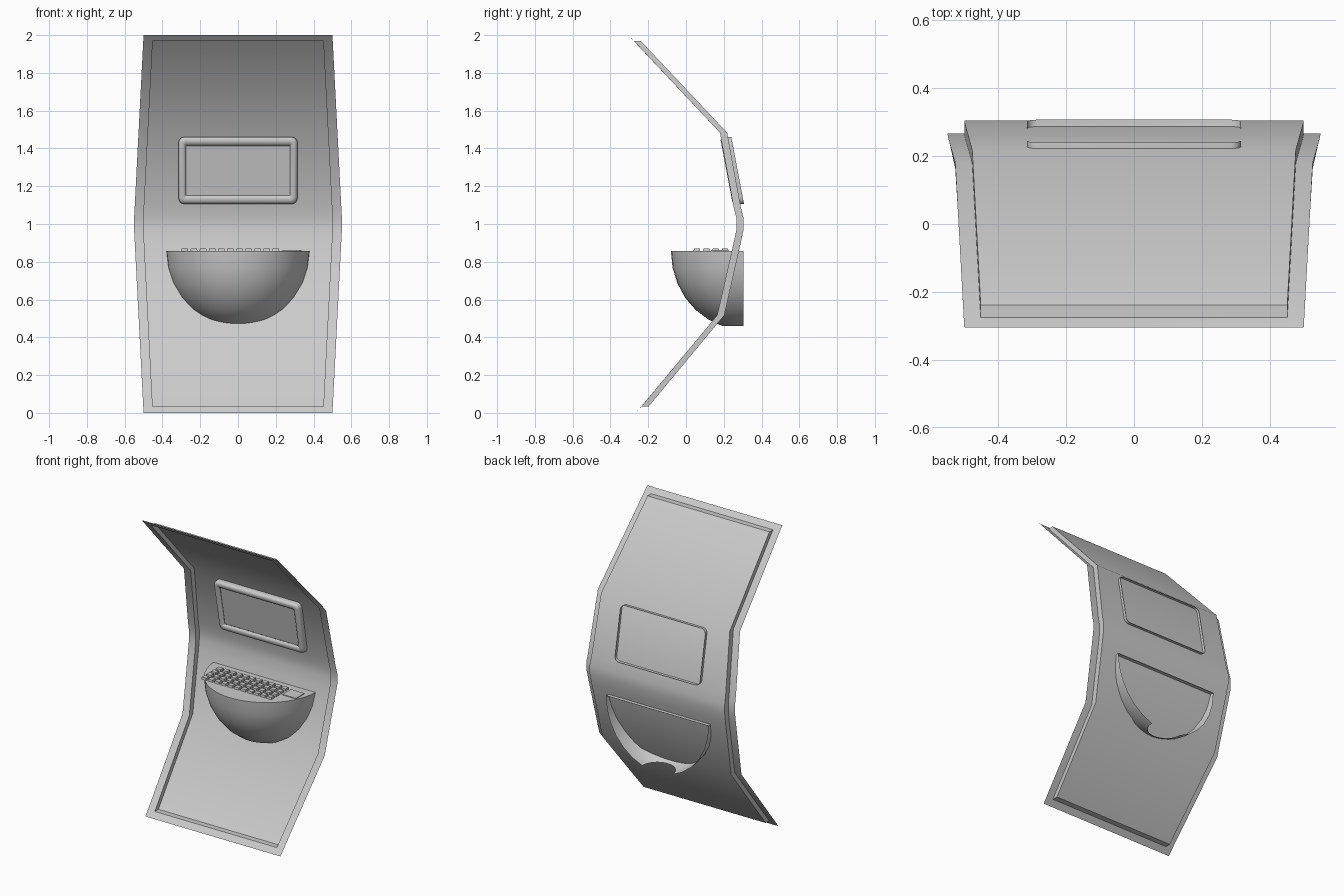
import bpy, bmesh
from math import sin, cos, pi, radians

if "Cube" in bpy.data.objects:
    bpy.data.objects.remove(bpy.data.objects["Cube"])


def make_object(name, verts, faces, angle=35):
    mesh = bpy.data.meshes.new(name)
    mesh.from_pydata(verts, [], faces)
    bm = bmesh.new()
    bm.from_mesh(mesh)
    bmesh.ops.recalc_face_normals(bm, faces=bm.faces)
    bm.to_mesh(mesh)
    bm.free()
    ob = bpy.data.objects.new(name, mesh)
    bpy.context.collection.objects.link(ob)
    bpy.ops.object.select_all(action='DESELECT')
    ob.select_set(True)
    bpy.context.view_layer.objects.active = ob
    bpy.ops.object.shade_smooth_by_angle(angle=radians(angle))
    return ob


def bridge(rings, n):
    """Quads between consecutive closed rings of n vertices."""
    return [(r * n + i, r * n + (i + 1) % n, (r + 1) * n + (i + 1) % n, (r + 1) * n + i)
            for r in range(rings - 1) for i in range(n)]


# Bent wall panel: thin flange around a tray recessed backwards
bend = [(0.18, 1.483), (0.252, 1.09), (0.267, 1.03), (0.267, 0.97), (0.252, 0.90), (0.165, 0.517)]
outer = [(-0.305, 2.0)] + bend + [(-0.265, 0.0)]
inner = [(-0.276, 1.968)] + bend + [(-0.235, 0.035)]


def panel_ring(profile, inset, depth):
    def half(z):
        return 0.55 - 0.05 * max(0, abs(z - 1) - 0.03) / 0.97 - inset
    right = [(half(z), y + depth, z) for y, z in profile]
    return right + [(-x, y, z) for x, y, z in reversed(right)]


n = 2 * len(outer)
verts = panel_ring(outer, 0, 0) + panel_ring(inner, 0.05, 0) + panel_ring(inner, 0.05, 0.038)
faces = bridge(3, n)
faces += [(2*n + i, 2*n + i + 1, 3*n - 2 - i, 3*n - 1 - i) for i in range(len(outer) - 1)]
make_object("wall_panel", verts, faces, 40)


# Screen: rounded outline sheared to follow the panel tilt
def screen_ring(hw, hh, r, off):
    pts = []
    for q, (sx, sz) in enumerate([(1, 1), (-1, 1), (-1, -1), (1, -1)]):
        for k in range(5):
            a = (q + k / 4) * pi / 2
            x = sx * (hw - r) + r * cos(a)
            z = 1.283 + sz * (hh - r) + r * sin(a)
            pts.append((x, 0.24 - 0.19 * (z - 1.46) + off, z))
    return pts


rings = [(0.315, 0.177, 0.03, 0), (0.315, 0.177, 0.03, -0.042), (0.311, 0.173, 0.028, -0.053),
         (0.301, 0.163, 0.024, -0.06), (0.288, 0.147, 0.012, -0.06), (0.279, 0.136, 0.004, -0.054),
         (0.275, 0.131, 0.002, -0.045)]
verts = [p for r in rings for p in screen_ring(*r)]
make_object("screen_frame", verts, bridge(len(rings), 20), 50)
make_object("screen_glass", screen_ring(0.276, 0.132, 0.002, -0.043), [tuple(range(20))])

# Half bowl shelf, open behind the panel
SEG, ROWS = 20, 7
CY, CZ = 0.305, 0.857
verts = []
for j in range(ROWS):
    e = radians(73) * j / (ROWS - 1)
    for i in range(SEG + 1):
        a = pi + pi * i / SEG
        verts.append((0.38 * cos(e) * cos(a), CY + 0.385 * cos(e) * sin(a), CZ - 0.415 * sin(e)))
w = SEG + 1
faces = [(j*w + i, j*w + i + 1, (j+1)*w + i + 1, (j+1)*w + i)
         for j in range(ROWS - 1) for i in range(SEG)]
faces.append(tuple(range(w)))  # flat desk top
make_object("shelf_bowl", verts, faces, 40)


# Keyboard keys and touch pad
def box(name, x0, x1, y0, y1, z0, z1, taper=0.0):
    t = taper
    v = [(x0, y0, z0), (x1, y0, z0), (x1, y1, z0), (x0, y1, z0),
         (x0+t, y0+t, z1), (x1-t, y0+t, z1), (x1-t, y1-t, z1), (x0+t, y1-t, z1)]
    f = bridge(2, 4) + [(0, 1, 2, 3), (4, 5, 6, 7)]
    return make_object(name, v, f)


for r in range(4):
    for c in range(11):
        x, y = -0.3 + 0.0482 * c, 0.04 + 0.05 * r
        box(f"key_{r}_{c}", x, x + 0.037, y, y + 0.035, CZ - 0.002, 0.871, 0.002)
box("touch_pad", 0.235, 0.335, 0.135, 0.225, CZ - 0.002, 0.862)
